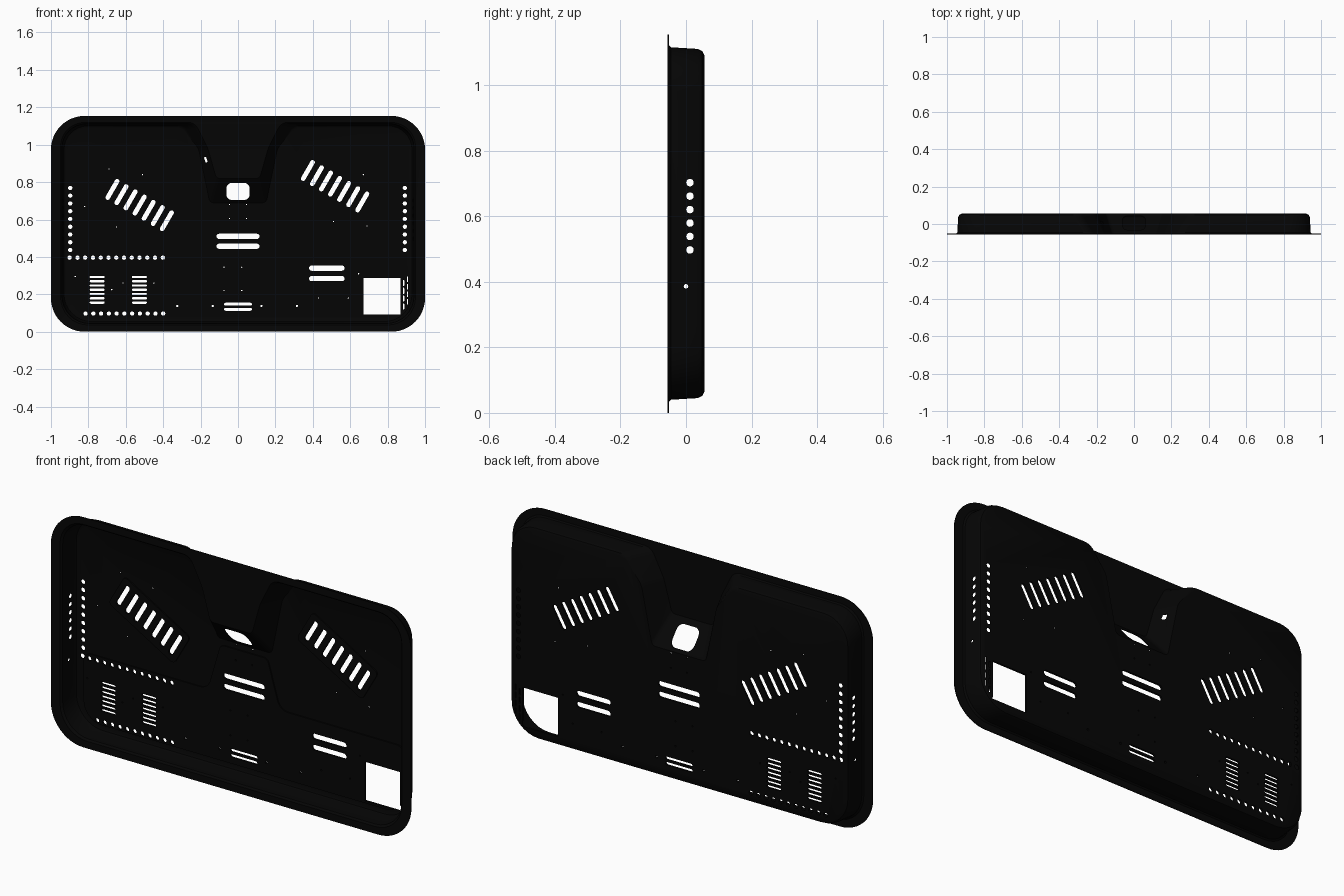
import bpy, bmesh, math
from mathutils import Vector

cube = bpy.data.objects.get("Cube")
if cube:
    bpy.data.objects.remove(cube, do_unlink=True)

mat = bpy.data.materials.new("matte black")
mat.use_nodes = True
BLACK = (0.0016, 0.0016, 0.0016, 1)
mat.diffuse_color = BLACK
bsdf = next(n for n in mat.node_tree.nodes if n.type == 'BSDF_PRINCIPLED')
bsdf.inputs["Base Color"].default_value = BLACK
bsdf.inputs["Roughness"].default_value = 0.7


def fillet(corners, segs=8):
    """Round every (x, z, radius) corner of a closed polygon."""
    out = []
    for i, (x, z, r) in enumerate(corners):
        p = Vector((x, z))
        a = (Vector(corners[i - 1][:2]) - p).normalized()
        b = (Vector(corners[(i + 1) % len(corners)][:2]) - p).normalized()
        half = a.angle(b) / 2
        centre = p + (a + b).normalized() * (r / math.sin(half))
        start = (p + a * (r / math.tan(half)) - centre).normalized()
        end = (p + b * (r / math.tan(half)) - centre).normalized()
        for k in range(segs + 1):
            out.append(centre + start.slerp(end, k / segs).normalized() * r)
    return out


def rounded_box(x, z, w, h, r, angle=0, segs=4):
    c, s = math.cos(angle), math.sin(angle)
    pts = fillet([(-w / 2, -h / 2, r), (w / 2, -h / 2, r), (w / 2, h / 2, r), (-w / 2, h / 2, r)], segs)
    return [Vector((x + p.x * c - p.y * s, z + p.x * s + p.y * c)) for p in pts]


def loop(bm, pts, y):
    return [bm.verts.new((p.x, y, p.y)) for p in pts]


def bridge(bm, a, b):
    for i in range(len(a)):
        j = (i + 1) % len(a)
        bm.faces.new((a[i], a[j], b[j], b[i]))


def prism(bm, pts, y0, y1):
    a, b = loop(bm, pts, y0), loop(bm, pts, y1)
    bridge(bm, a, b)
    bm.faces.new(a)
    bm.faces.new(b)
    return a + b


def finish(bm, name):
    bmesh.ops.recalc_face_normals(bm, faces=bm.faces)
    mesh = bpy.data.meshes.new(name)
    bm.to_mesh(mesh)
    bm.free()
    mesh.materials.append(mat)
    ob = bpy.data.objects.new(name, mesh)
    bpy.context.scene.collection.objects.link(ob)
    return ob


def body_outline(inset, slope):
    """Rounded body with a tapering notch at the top; slope opens the notch."""
    x, lo, hi = 0.95 - inset, 0.035 + inset, 1.12 - inset
    top, bottom, floor = 0.23 + 0.07 * slope, 0.115 + 0.035 * slope, 0.82 - 0.13 * slope
    mid = 0.16 + 0.05 * slope
    return fillet([(-x, lo, 0.15), (x, lo, 0.15), (x, hi, 0.13), (top, hi, 0.06), (mid, 0.98, 0.1),
                   (bottom, floor, 0.025), (-bottom, floor, 0.025), (-mid, 0.98, 0.1),
                   (-top, hi, 0.06), (-x, hi, 0.13)])


# Thin tray: flange, drafted walls and back
bm = bmesh.new()
rim = loop(bm, rounded_box(0, 0.577, 2, 1.154, 0.18, segs=12), -0.054)
rings = [loop(bm, body_outline(i, s), y) for y, i, s in (
    (-0.054, 0, 0), (-0.046, 0.007, 0.08), (0.035, 0.012, 0.82),
    (0.048, 0.018, 0.94), (0.054, 0.03, 1))]
edges = []
for ring in (rim, rings[0]):
    edges += [bm.edges.new((v, ring[i - 1])) for i, v in enumerate(ring)]
bmesh.ops.triangle_fill(bm, edges=edges, use_beauty=True, normal=(0, -1, 0))
for a, b in zip(rings, rings[1:]):
    bridge(bm, a, b)
bm.faces.new(rings[-1])
tray = finish(bm, "tray_shell")
solid = tray.modifiers.new("thickness", 'SOLIDIFY')
solid.thickness = 0.004
solid.offset = 0

# Shallow pads on the inner face
TILT = math.radians(-30)
VENTS = ((-0.526, 0.677), (0.519, 0.778))
parts = [tray]


def pad(name, pts):
    bm = bmesh.new()
    prism(bm, pts, 0.046, 0.0535)
    parts.append(finish(bm, name))


pad("lower_deck", fillet([(-0.89, 0.08, 0.1), (0.89, 0.08, 0.1), (0.89, 0.42, 0.04), (0.2, 0.42, 0.06),
                          (0.13, 0.66, 0.03), (-0.13, 0.66, 0.03), (-0.2, 0.42, 0.06), (-0.89, 0.42, 0.04)]))
for side, (x, z) in zip(("right", "left"), VENTS):
    pad(side + "_vent_pad", rounded_box(x, z, 0.42, 0.18, 0.02, TILT))

# Openings: (x, z, width, height, corner radius, angle)
holes = [(0, 0.75, 0.125, 0.092, 0.03, 0), (0.77, 0.19, 0.196, 0.196, 0.002, 0),
         (-0.172, 0.92, 0.012, 0.03, 0.004, 0.3)]


def slot(x, z, w, h, angle=0):
    holes.append((x, z, w, h, 0.49 * min(w, h), angle))


def dot(x, z, r=0.0115):
    slot(x, z, 2 * r, 2 * r)


for x, z in VENTS:
    for k in range(-3, 4):
        d = k * 0.056
        slot(x + d * math.cos(TILT), z + d * math.sin(TILT), 0.025, 0.125, TILT)
for z, x, w, h in ((0.51, 0, 0.23, 0.028), (0.457, 0, 0.23, 0.028), (0.147, 0, 0.15, 0.016),
                   (0.12, 0, 0.15, 0.016), (0.34, 0.475, 0.19, 0.028), (0.284, 0.475, 0.19, 0.028)):
    slot(x, z, w, h)
for k in range(7):
    slot(-0.753, 0.156 + k * 0.0228, 0.08, 0.013)
    slot(-0.527, 0.156 + k * 0.0228, 0.08, 0.013)
for k in range(9):
    dot(-0.897, 0.437 + k * 0.0415)
    dot(0.892, 0.437 + k * 0.0415)
for k in range(13):
    dot(-0.9 + k * 0.0415, 0.396)
for k in range(11):
    dot(-0.815 + k * 0.0415, 0.097)
for k in range(4):
    slot(0.885, 0.135 + k * 0.042, 0.008, 0.033)
    slot(0.907, 0.16 + k * 0.04, 0.006, 0.03)

# Screw holes
for x, z in ((-0.82, 0.67), (-0.69, 0.87), (-0.51, 0.84), (-0.65, 0.56), (0.51, 0.59), (0.69, 0.565),
             (0.67, 0.84), (-0.045, 0.68), (0.045, 0.68), (-0.045, 0.605), (0.045, 0.605),
             (-0.075, 0.345), (0.02, 0.345), (-0.075, 0.22), (0.02, 0.22), (0.43, 0.18), (0.59, 0.18),
             (0.645, 0.31), (-0.87, 0.295), (-0.675, 0.225), (-0.615, 0.26), (-0.45, 0.26)):
    dot(x, z, 0.0035)
for x in (-0.325, -0.135, 0.125, 0.315):
    dot(x, 0.138, 0.006)

bm = bmesh.new()
for x, z, w, h, r, angle in holes:
    prism(bm, rounded_box(x, z, w, h, r, angle), -0.2, 0.2)

# Side wall openings on both ends
for sign in (-1, 1):
    for y, z, r in [(0.012, 0.497 + k * 0.041, 0.0115) for k in range(6)] + [(0, 0.386, 0.007)]:
        for v in prism(bm, rounded_box(y, z, 2 * r, 2 * r, 0.98 * r), 0.922, 0.97):
            v.co = (sign * v.co.y, v.co.x, v.co.z)
cutter = finish(bm, "opening_cutter")
cutter.hide_render = True

# Cut, apply and shade every part
for ob in parts:
    cut = ob.modifiers.new("openings", 'BOOLEAN')
    cut.operation = 'DIFFERENCE'
    cut.solver = 'EXACT'
    cut.object = cutter
    bpy.ops.object.select_all(action='DESELECT')
    ob.select_set(True)
    bpy.context.view_layer.objects.active = ob
    for name in [m.name for m in ob.modifiers]:
        bpy.ops.object.modifier_apply(modifier=name)
    bpy.ops.object.shade_smooth_by_angle(angle=math.radians(35))
bpy.data.objects.remove(cutter, do_unlink=True)
